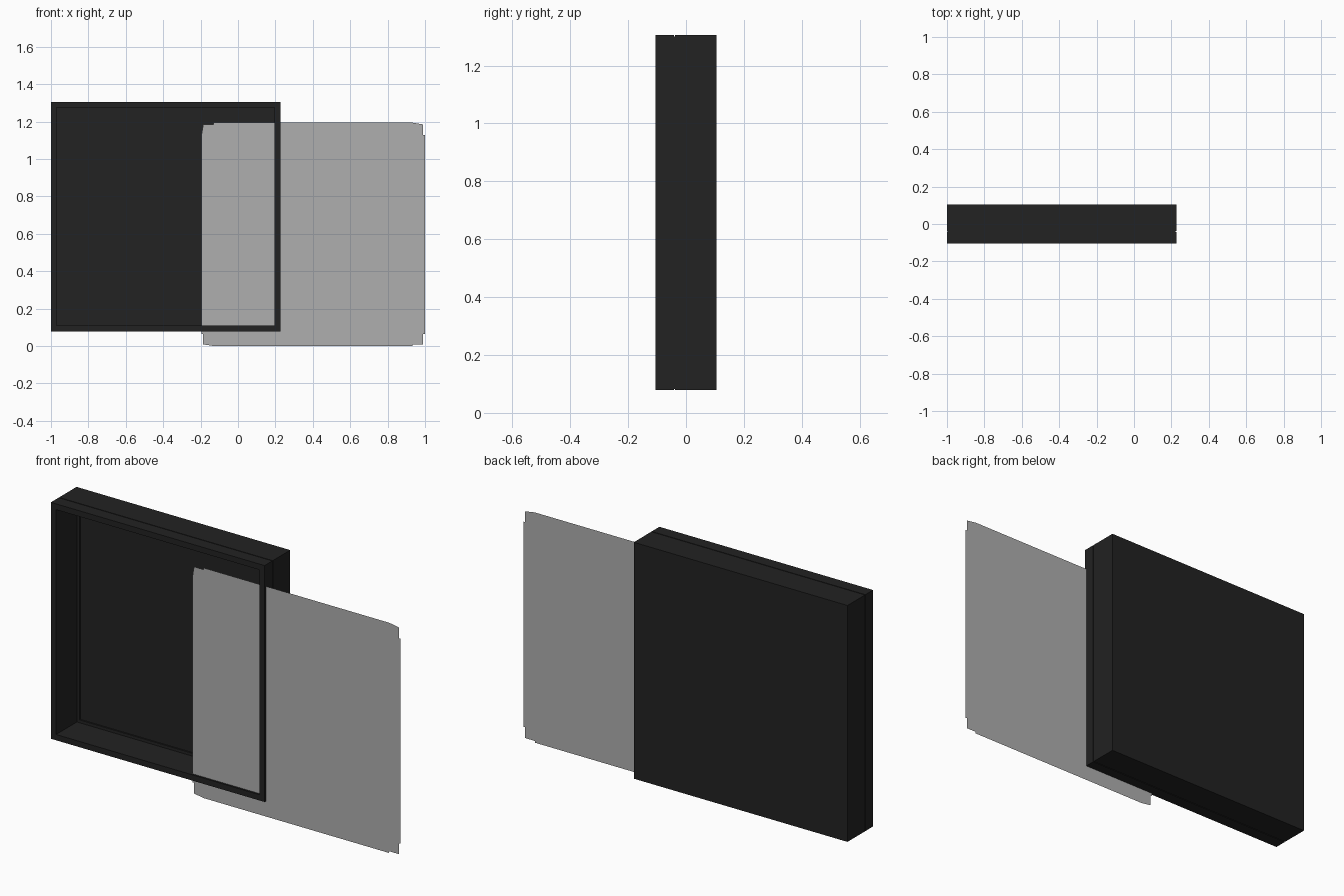
import bpy
import bmesh

cube = bpy.data.objects.get("Cube")
if cube:
    bpy.data.objects.remove(cube, do_unlink=True)


def make_material(name, value):
    mat = bpy.data.materials.new(name)
    mat.use_nodes = True
    colour = (value, value, value, 1)
    mat.diffuse_color = colour
    mat.node_tree.nodes["Principled BSDF"].inputs["Base Color"].default_value = colour
    return mat


def add_object(name, bm, mat):
    mesh = bpy.data.meshes.new(name)
    bm.to_mesh(mesh)
    bm.free()
    mesh.materials.append(mat)
    obj = bpy.data.objects.new(name, mesh)
    bpy.context.collection.objects.link(obj)
    return obj


black = make_material("black", 0.016)
grey = make_material("light grey", 0.43)

# Open-fronted square case: square rings (inset, y) joined from back to inside
CX, CZ, HALF = -0.387, 0.692, 0.613
profile = [(0, 0.105), (0, -0.038), (0.004, -0.038), (0.004, -0.042),
           (0, -0.042), (0, -0.105), (0.03, -0.105), (0.03, 0.065),
           (0.045, 0.065), (0.045, 0.072)]
corners = [(-1, -1), (1, -1), (1, 1), (-1, 1)]

bm = bmesh.new()
rings = [[bm.verts.new((CX + sx * (HALF - inset), y, CZ + sz * (HALF - inset)))
          for sx, sz in corners] for inset, y in profile]
for a, b in zip(rings, rings[1:]):
    for i in range(4):
        j = (i + 1) % 4
        bm.faces.new((a[i], a[j], b[j], b[i]))
bm.faces.new(rings[0])
bm.faces.new(rings[-1])
bmesh.ops.recalc_face_normals(bm, faces=bm.faces)
add_object("case", bm, black)

# Thin sheet with slightly stepped corners, sliding out of the case side
SX, SZ, SHEET_HALF, STEP, CORNER = 0.402, 0.597, 0.597, 0.009, 0.065
outer, inner, cut = SHEET_HALF, SHEET_HALF - STEP, SHEET_HALF - CORNER
quarter = [(outer, cut), (inner, cut), (inner, inner), (cut, inner), (cut, outer)]

bm = bmesh.new()
outline = []
for turn in range(4):
    outline += quarter
    quarter = [(-v, u) for u, v in quarter]
bm.faces.new([bm.verts.new((SX + u, -0.095, SZ + v)) for u, v in outline])
bmesh.ops.triangulate(bm, faces=bm.faces)
add_object("sheet", bm, grey)
